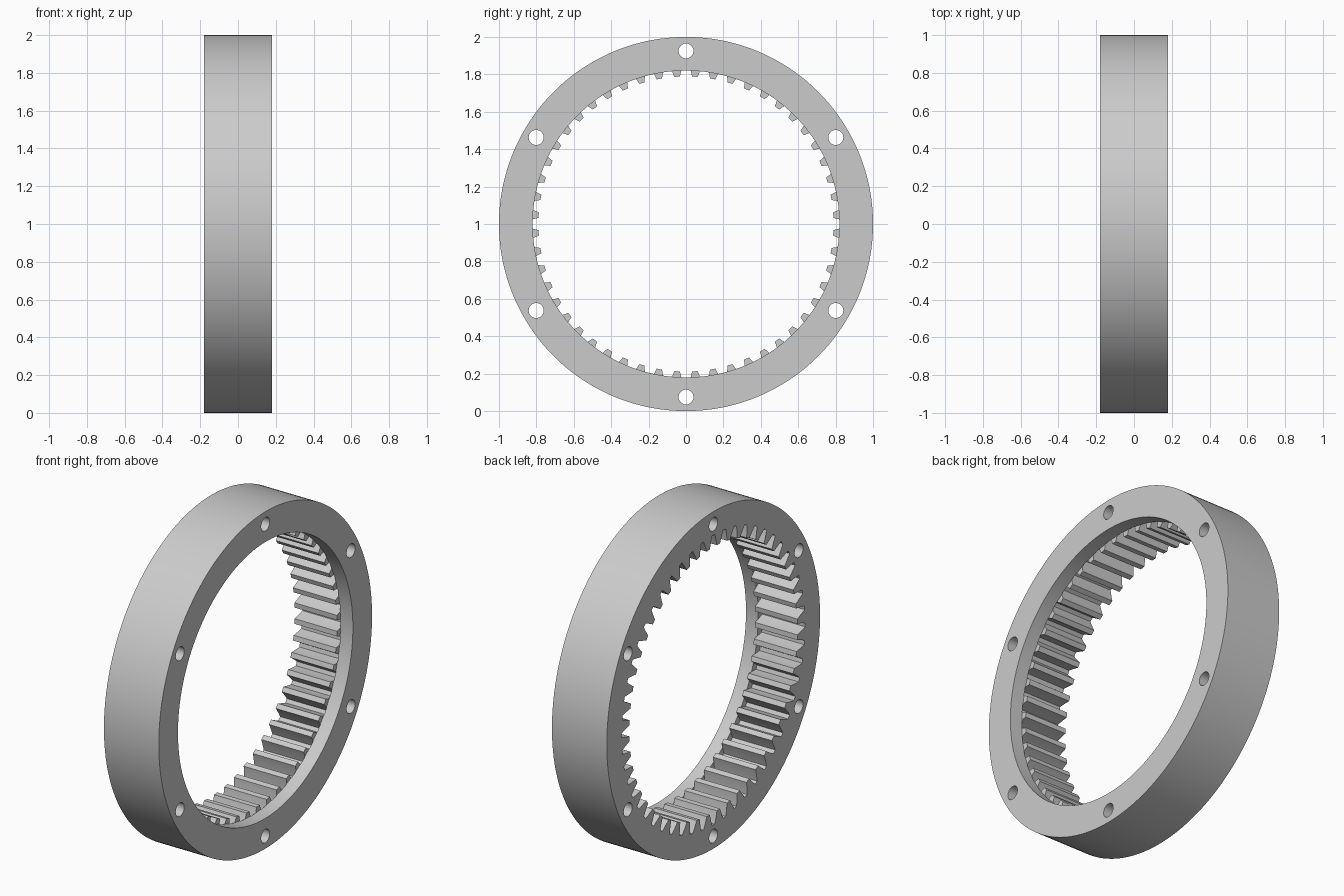
import bpy
import bmesh
from math import cos, sin, pi, radians
from mathutils import Matrix

cube = bpy.data.objects.get("Cube")
if cube:
    bpy.data.objects.remove(cube, do_unlink=True)

TEETH = 52
HALF_WIDTH = 0.18
LIP_START = 0.10       # plain bore runs from here to the +x face
AXIS_Z = 1.0

steel = bpy.data.materials.new("grey steel")
steel.use_nodes = True
steel.diffuse_color = (0.6, 0.6, 0.6, 1)
steel.node_tree.nodes["Principled BSDF"].inputs["Base Color"].default_value = (0.6, 0.6, 0.6, 1)


def prism(name, outline, x0, x1):
    """Extrude a closed (y, z) outline along x, centred on the gear axis."""
    bm = bmesh.new()
    face = bm.faces.new([bm.verts.new((x0, y, z + AXIS_Z)) for y, z in outline])
    ext = bmesh.ops.extrude_face_region(bm, geom=[face])
    moved = [v for v in ext["geom"] if isinstance(v, bmesh.types.BMVert)]
    bmesh.ops.translate(bm, verts=moved, vec=(x1 - x0, 0, 0))
    bmesh.ops.recalc_face_normals(bm, faces=bm.faces)
    mesh = bpy.data.meshes.new(name)
    bm.to_mesh(mesh)
    bm.free()
    mesh.materials.append(steel)
    obj = bpy.data.objects.new(name, mesh)
    bpy.context.collection.objects.link(obj)
    return obj


def circle(radius, count, cy=0.0, cz=0.0):
    return [(cy + radius * cos(2 * pi * i / count), cz + radius * sin(2 * pi * i / count))
            for i in range(count)]


def tooth_outline():
    """Inner toothed outline: each tooth rises from the root to the tip and back."""
    flank = [(0.860, 0.0400), (0.840, 0.0318), (0.820, 0.0248), (0.805, 0.0195), (0.789, 0.0148)]
    points = []
    for i in range(TEETH):
        mid = 2 * pi * (i + 0.5) / TEETH
        side = [(r, mid - w / r) for r, w in flank]
        side += [(r, mid + w / r) for r, w in reversed(flank)]
        points += [(r * cos(a), r * sin(a)) for r, a in side]
    return points


# Solid blank
ring = prism("ring_gear", circle(1.0, 180), -HALF_WIDTH, HALF_WIDTH)

# Cutters: toothed bore, plain lip bore, six bolt holes
cutters = [
    prism("tooth_cutter", tooth_outline(), -0.3, LIP_START),
    prism("lip_cutter", circle(0.82, 180), LIP_START - 0.001, 0.3),
]
for k in range(6):
    a = radians(30 + 60 * k)
    hole = circle(0.04, 32, 0.925 * cos(a), 0.925 * sin(a))
    cutters.append(prism("bolt_hole_cutter", hole, -0.3, 0.3))

bpy.context.view_layer.objects.active = ring
for cutter in cutters:
    cutter.hide_render = True
    mod = ring.modifiers.new("cut", 'BOOLEAN')
    mod.operation = 'DIFFERENCE'
    mod.solver = 'EXACT'
    mod.object = cutter
    bpy.ops.object.modifier_apply(modifier=mod.name)
    bpy.data.objects.remove(cutter, do_unlink=True)

# Smooth round walls, sharp rims and tooth edges
bpy.ops.object.select_all(action='DESELECT')
ring.select_set(True)
bpy.ops.object.shade_smooth_by_angle(angle=radians(20))
